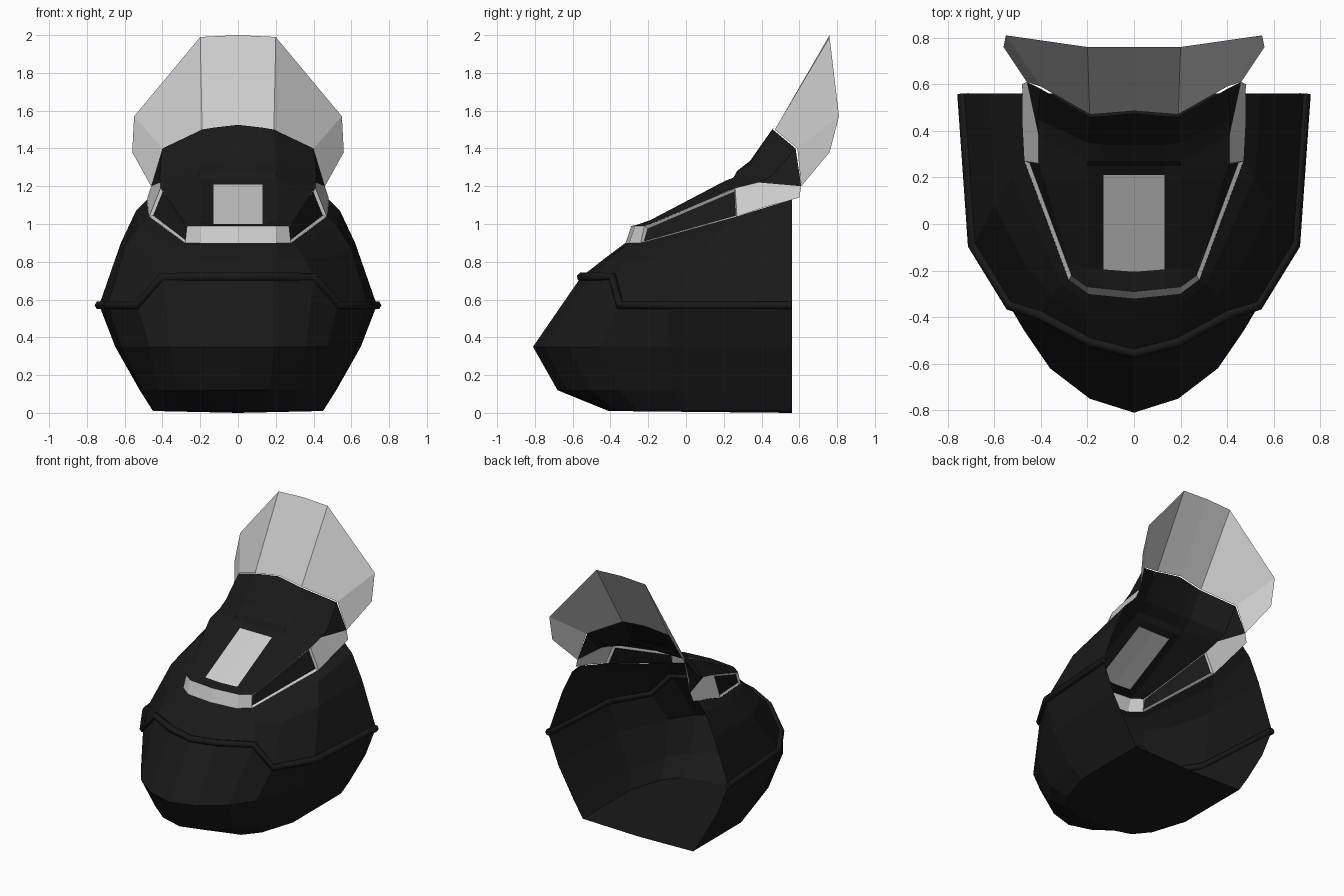
import bpy, bmesh

if "Cube" in bpy.data.objects:
    bpy.data.objects.remove(bpy.data.objects["Cube"])


def material(name, value):
    m = bpy.data.materials.new(name)
    m.diffuse_color = (value, value, value, 1)
    m.use_nodes = True
    m.node_tree.nodes["Principled BSDF"].inputs["Base Color"].default_value = m.diffuse_color
    return m


black = material("black_paint", 0.01)


def finish(name, bm, mats):
    """Turn a right-hand half mesh into a mirrored object."""
    me = bpy.data.meshes.new(name)
    bm.to_mesh(me)
    bm.free()
    ob = bpy.data.objects.new(name, me)
    bpy.context.collection.objects.link(ob)
    for m in mats:
        me.materials.append(m)
    mod = ob.modifiers.new("mirror", "MIRROR")
    mod.use_clip = True
    return ob


def loft(name, rows, mats=(), skip=(), cap=None):
    """Skin rows of points running from the centre line outwards."""
    bm = bmesh.new()
    grid = [[bm.verts.new(p) for p in row] for row in rows]
    for i in range(len(grid) - 1):
        for j in range(len(grid[0]) - 1):
            if (i, j) not in skip:
                bm.faces.new((grid[i][j], grid[i][j + 1], grid[i + 1][j + 1], grid[i + 1][j]))
    if cap:
        bm.faces.new([bm.verts.new(cap)] + grid[0][::-1])
    return finish(name, bm, mats)


def level(z, pts):
    return [(x, y, z) for x, y in pts]


# Main shell: open at the back, closed floor
belt = [(0, -.555, .72), (.19, -.505, .72), (.40, -.39, .72),
        (.53, -.35, .57), (.69, -.09, .57), (.735, .56, .57)]
loft("body_shell", [
    level(.01, [(0, -.41), (.15, -.40), (.28, -.36), (.37, -.25), (.45, 0), (.45, .56)]),
    level(.12, [(0, -.68), (.17, -.63), (.32, -.51), (.42, -.36), (.51, -.06), (.52, .56)]),
    level(.35, [(0, -.81), (.19, -.75), (.36, -.62), (.47, -.46), (.62, -.10), (.65, .56)]),
    belt,
    [(0, -.44, .81), (.20, -.41, .81), (.35, -.31, .82), (.47, -.17, .82), (.60, .08, .87), (.62, .56, .90)],
    [(0, -.36, .87), (.20, -.34, .87), (.31, -.26, .88), (.41, -.04, .93), (.52, .20, .99), (.54, .56, 1.07)],
    [(0, -.32, .90), (.20, -.30, .90), (.28, -.24, .90), (.37, 0, .965), (.47, .27, 1.04), (.48, .56, 1.13)],
], [black], cap=(0, .56, 0))

# Raised belt moulding
cu = bpy.data.curves.new("belt_moulding", "CURVE")
cu.dimensions = "3D"
cu.bevel_depth = .024
cu.bevel_resolution = 1
cu.use_fill_caps = True
path = [(-x, y, z) for x, y, z in belt[:0:-1]] + belt
sp = cu.splines.new("POLY")
sp.points.add(len(path) - 1)
for p, co in zip(sp.points, path):
    p.co = (*co, 1)
cu.materials.append(black)
bpy.context.collection.objects.link(bpy.data.objects.new("belt_moulding", cu))

# Upper deck and cowl, with an opening for the centre panel
loft("upper_cowl", [
    [(0, -.29, .99), (.13, -.277, .99), (.20, -.27, .99), (.27, -.22, .99)],
    [(0, -.205, 1.0), (.13, -.195, 1.0), (.20, -.19, 1.02), (.285, -.17, 1.005)],
    [(0, .21, 1.21), (.13, .21, 1.21), (.20, .21, 1.23), (.395, .21, 1.17)],
    [(0, .25, 1.24), (.13, .25, 1.24), (.20, .25, 1.245), (.41, .26, 1.19)],
    [(0, .27, 1.28), (.13, .27, 1.28), (.20, .27, 1.275), (.41, .38, 1.22)],
    [(0, .34, 1.335), (.13, .34, 1.33), (.20, .35, 1.325), (.415, .45, 1.25)],
    [(0, .475, 1.525), (.13, .463, 1.51), (.19, .46, 1.50), (.40, .58, 1.40)],
], [black], skip=[(1, 0)])
loft("cowl_side", [
    [(.41, .38, 1.22), (.46, .61, 1.20)],
    [(.415, .45, 1.25), (.40, .58, 1.40)],
], [black])

# Grey centre panel filling the deck opening
loft("centre_panel", [
    [(0, -.205, 1.0), (.13, -.195, 1.0)],
    [(0, .21, 1.21), (.13, .21, 1.21)],
])

# Grey trim: nose strip and rear side plates
loft("nose_strip", [
    [(0, -.32, .90), (.20, -.30, .90), (.28, -.24, .90)],
    [(0, -.29, .99), (.20, -.27, .99), (.27, -.22, .99)],
])
loft("side_plate", [
    [(.47, .27, 1.04), (.478, .42, 1.09), (.48, .60, 1.14)],
    [(.41, .26, 1.19), (.41, .38, 1.22), (.46, .61, 1.20)],
])

# Headlight: grey frame around a recessed black lens
bm = bmesh.new()
lens = bm.faces.new([bm.verts.new(p) for p in
                     [(.28, -.24, .90), (.47, .27, 1.04), (.41, .26, 1.19), (.27, -.22, .99)]])
bm.normal_update()
bmesh.ops.inset_individual(bm, faces=[lens], thickness=.018, depth=-.015)
lens.material_index = 1
grey = material("grey_trim", .8)
finish("headlight", bm, [grey, black])

# Faceted windshield
loft("windshield", [
    [(0, .485, 1.525), (.19, .47, 1.50), (.40, .59, 1.40), (.46, .61, 1.20)],
    [(0, .76, 2.0), (.20, .76, 1.99), (.55, .81, 1.57), (.56, .76, 1.38)],
])
